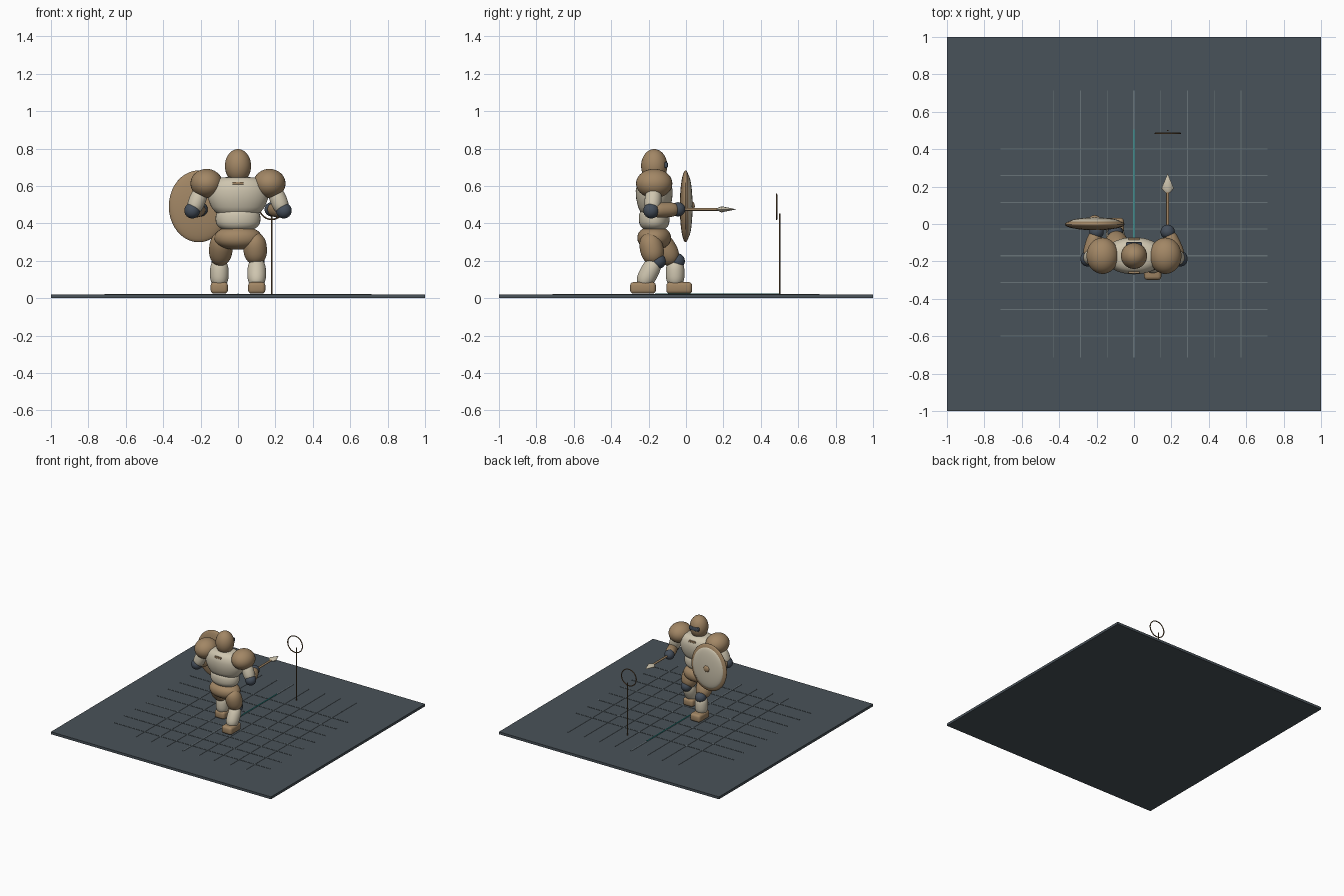
import bpy, bmesh, math
from mathutils import Matrix, Vector

if "Cube" in bpy.data.objects:
    bpy.data.objects.remove(bpy.data.objects["Cube"])


def material(name, color):
    m = bpy.data.materials.new(name)
    m.diffuse_color = (*color, 1)
    m.use_nodes = True
    m.node_tree.nodes["Principled BSDF"].inputs["Base Color"].default_value = m.diffuse_color
    return m


BROWN = material("tan armour", (0.36, 0.24, 0.13))
CREAM = material("cream armour", (0.62, 0.56, 0.43))
SLATE = material("slate joint", (0.06, 0.078, 0.105))
FLOOR = material("floor grey", (0.066, 0.084, 0.10))
LINE = material("grid grey", (0.14, 0.175, 0.19))
TEAL = material("teal line", (0.02, 0.36, 0.33))
WOOD = material("dark wood", (0.17, 0.10, 0.045))


def finish(name, bm, mat, matrix=None, smooth=True):
    if matrix is not None:
        bm.transform(matrix)
    bmesh.ops.recalc_face_normals(bm, faces=bm.faces)
    me = bpy.data.meshes.new(name)
    bm.to_mesh(me)
    bm.free()
    me.materials.append(mat)
    if smooth:
        for p in me.polygons:
            p.use_smooth = True
        me.set_sharp_from_angle(angle=math.radians(40))
    ob = bpy.data.objects.new(name, me)
    bpy.context.collection.objects.link(ob)
    return ob


def placed(center, scale=(1, 1, 1), axis=(0, 0, 1)):
    rot = Vector(axis).to_track_quat('Z', 'Y').to_matrix().to_4x4()
    return Matrix.Translation(center) @ rot @ Matrix.Diagonal((*scale, 1))


def lathe(name, profile, mat, matrix, seg=32):
    """Revolve (radius, height) points about z; zero radius makes a pole."""
    bm = bmesh.new()
    rings = []
    for r, z in profile:
        n = 1 if r < 1e-6 else seg
        rings.append([bm.verts.new((r * math.cos(2 * math.pi * i / seg),
                                    r * math.sin(2 * math.pi * i / seg), z))
                      for i in range(n)])
    for a, b in zip(rings, rings[1:]):
        for i in range(seg):
            j = (i + 1) % seg
            if len(a) == 1:
                bm.faces.new((a[0], b[i], b[j]))
            elif len(b) == 1:
                bm.faces.new((a[i], a[j], b[0]))
            else:
                bm.faces.new((a[i], a[j], b[j], b[i]))
    return finish(name, bm, mat, matrix)


def blob(name, center, radii, mat, power=2.0, axis=(0, 0, 1)):
    """Ellipsoid; a power above 2 makes it more barrel shaped along its axis."""
    prof = []
    for i in range(21):
        a = math.pi * i / 20
        c, s = math.cos(a), max(0.0, math.sin(a))
        r = 0 if i in (0, 20) else s ** (2 / power)
        prof.append((r, math.copysign(abs(c) ** (2 / power), c)))
    return lathe(name, prof, mat, placed(center, radii, axis))


def limb(name, a, b, r, mat, power=2.5):
    a, b = Vector(a), Vector(b)
    return blob(name, (a + b) / 2, (r, r, (b - a).length / 2), mat, power, b - a)


def box(name, center, size, mat, bevel=0.0):
    bm = bmesh.new()
    bmesh.ops.create_cube(bm, size=1, matrix=placed(center, size))
    if bevel:
        bmesh.ops.bevel(bm, geom=bm.edges[:], offset=bevel, segments=3,
                        profile=0.5, affect='EDGES')
    return finish(name, bm, mat, smooth=bool(bevel))


def rod(name, a, b, r, mat):
    a, b = Vector(a), Vector(b)
    h = (b - a).length
    return lathe(name, [(0, 0), (r, 0), (r, h), (0, h)], mat,
                 placed(a, axis=b - a), 12)


Y = -0.17  # depth of the standing figure

# Floor with its raised grid and direction line
box("floor", (0, 0, 0.01), (2, 2, 0.02), FLOOR)
for k in range(-3, 5):
    w = 0.009 if k == 0 else 0.005
    box("grid_line_long", (k * 0.143, 0, 0.021), (w, 1.43, 0.003), LINE)
    box("grid_line_cross", (0, Y + k * 0.143, 0.021), (1.43, w, 0.003), LINE)
box("direction_line", (0, 0.17, 0.023), (0.008, 0.67, 0.004), TEAL)

# Head, visor and neck
blob("head", (0, Y, 0.707), (0.07, 0.07, 0.09), BROWN)
box("visor", (0, -0.112, 0.712), (0.085, 0.03, 0.03), SLATE, 0.006)
rod("neck", (0, Y, 0.58), (0, Y, 0.66), 0.045, SLATE)

# Torso
lathe("chest", [(0, 0.648), (0.085, 0.646), (0.125, 0.636), (0.152, 0.612),
                (0.165, 0.575), (0.16, 0.53), (0.143, 0.487), (0.12, 0.458),
                (0.08, 0.442), (0, 0.44)], CREAM,
      placed((0, Y, 0), (1, 0.6, 1)), 40)
blob("belly", (0, Y, 0.425), (0.12, 0.082, 0.068), CREAM, 2.6)
blob("pelvis", (0, Y, 0.322), (0.127, 0.09, 0.063), BROWN, 2.2)
for side in (-1, 1):
    box("chest_badge", (0, Y + side * 0.089, 0.614), (0.06, 0.012, 0.014), BROWN, 0.003)

# Arms
for side, label in ((-1, "left"), (1, "right")):
    sx = side
    elbow = Vector((sx * 0.245, -0.186, 0.468))
    hand = Vector((sx * (0.18 if sx > 0 else 0.2), -0.042, 0.475))
    blob(label + "_shoulder", (sx * 0.168, Y, 0.613), (0.086, 0.097, 0.078), BROWN)
    limb(label + "_upper_arm", (sx * 0.19, Y, 0.59), (sx * 0.245, -0.183, 0.455),
         0.045, CREAM)
    blob(label + "_elbow", elbow, (0.042, 0.042, 0.042), SLATE)
    limb(label + "_forearm", elbow, hand, 0.04, BROWN, 3)
    blob(label + "_hand", hand, (0.038, 0.038, 0.038), SLATE)

# Legs: one steps forward, the other trails behind
for label, x, hip_y, knee_y, ankle_y, foot_y in (
        ("left", -0.1, -0.155, -0.048, -0.058, -0.036),
        ("right", 0.1, -0.19, -0.15, -0.238, -0.23)):
    limb(label + "_thigh", (x * 0.85, hip_y - 0.012, 0.348), (x * 0.98, knee_y - 0.015, 0.182),
         0.063, BROWN, 2.3)
    blob(label + "_knee", (x, knee_y, 0.198), (0.042, 0.042, 0.042), SLATE)
    limb(label + "_shin", (x, knee_y - 0.01, 0.208), (x, ankle_y, 0.06), 0.05, CREAM, 2.6)
    box(label + "_foot", (x, foot_y, 0.055), (0.092, 0.138, 0.062), BROWN, 0.018)

# Shield: tan shell, cream face and central boss
SH = (-0.21, -0.002, 0.491)
FWD = (0, 1, 0)


def oval(name, dy, rx, ry, rz, mat):
    blob(name, (SH[0], SH[1] + dy, SH[2]), (rx, ry, rz), mat)


oval("shield_shell", 0, 0.16, 0.031, 0.192, BROWN)
oval("shield_face", 0.012, 0.138, 0.025, 0.167, CREAM)
oval("shield_boss", 0.035, 0.026, 0.014, 0.026, BROWN)

# Spear held level
rod("spear_shaft", (0.18, -0.06, 0.475), (0.18, 0.19, 0.475), 0.008, BROWN)
lathe("spear_head", [(0, 0.165), (0.011, 0.165), (0.033, 0.19), (0, 0.27)], CREAM,
      placed((0.18, 0, 0.475), (1, 0.5, 1), FWD), 8)

# Target ring on a post
rod("target_post", (0.18, 0.5, 0.02), (0.18, 0.5, 0.452), 0.004, WOOD)
tube = [(0.067 + 0.004 * math.cos(t * math.pi / 4), 0.004 * math.sin(t * math.pi / 4))
        for t in range(9)]
lathe("target_ring", tube, WOOD, placed((0.18, 0.484, 0.488), axis=FWD), 40)
